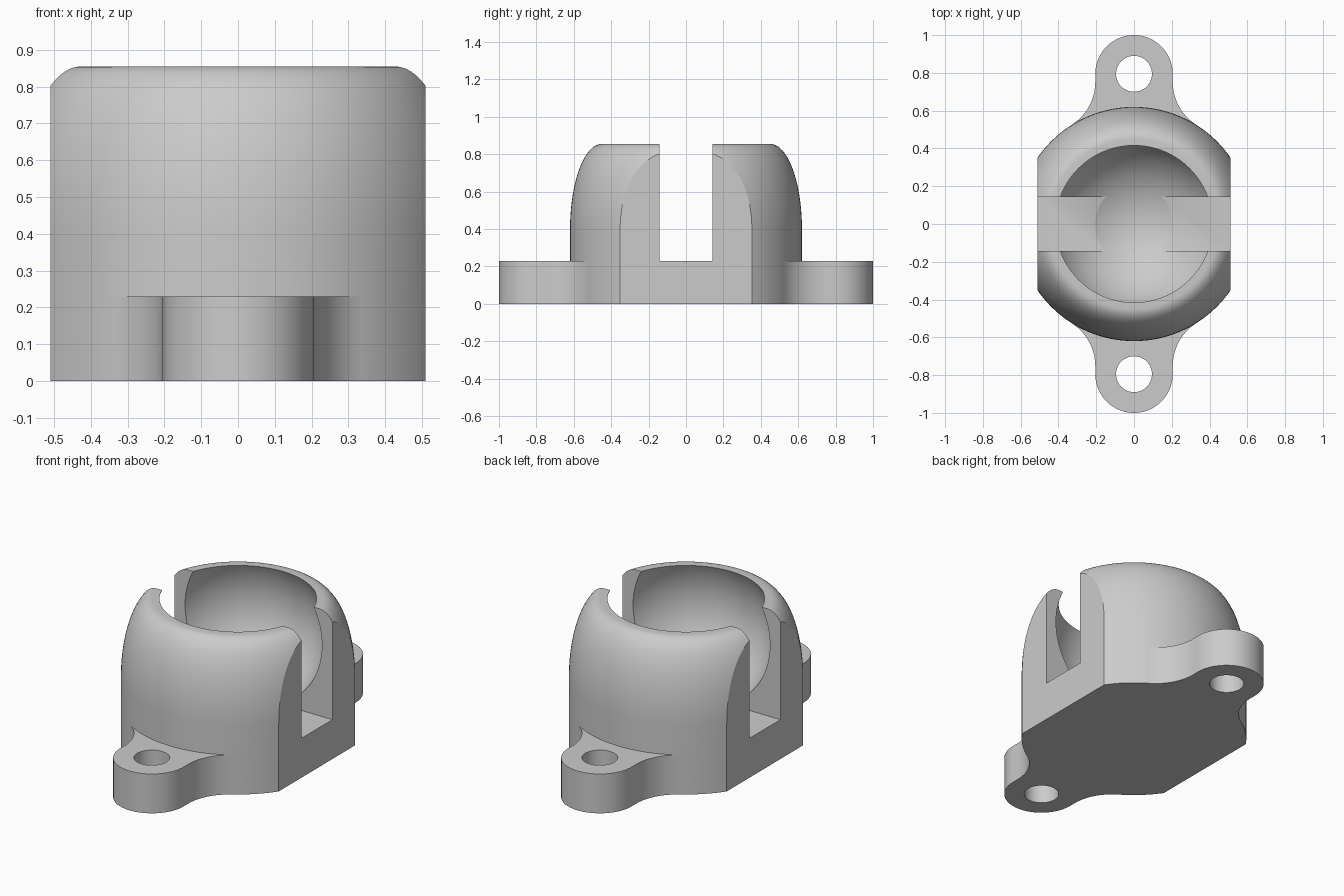
import bpy, bmesh, math
from mathutils import Matrix, Vector

cube = bpy.data.objects.get("Cube")
if cube:
    bpy.data.objects.remove(cube, do_unlink=True)

BODY_R, TOP, BASE_H = 0.62, 0.855, 0.23
EAR_R, EAR_Y, HOLE_R, FILLET_R = 0.205, 0.795, 0.095, 0.27

grey = bpy.data.materials.new("light grey")
grey.use_nodes = True
colour = (0.6, 0.6, 0.6, 1)
grey.diffuse_color = colour
grey.node_tree.nodes["Principled BSDF"].inputs["Base Color"].default_value = colour


def make_object(name, bm):
    bmesh.ops.recalc_face_normals(bm, faces=bm.faces[:])
    mesh = bpy.data.meshes.new(name)
    bm.to_mesh(mesh)
    bm.free()
    mesh.materials.append(grey)
    obj = bpy.data.objects.new(name, mesh)
    bpy.context.collection.objects.link(obj)
    return obj


def box(name, size, centre):
    bm = bmesh.new()
    bmesh.ops.create_cube(bm, size=1, matrix=Matrix.Translation(centre) @ Matrix.Diagonal((*size, 1)))
    return make_object(name, bm)


def select(obj):
    bpy.ops.object.select_all(action='DESELECT')
    obj.select_set(True)
    bpy.context.view_layer.objects.active = obj


def carve(obj, cutter, operation='DIFFERENCE'):
    cutter.hide_render = True
    mod = obj.modifiers.new("carve", 'BOOLEAN')
    mod.operation, mod.solver, mod.object = operation, 'EXACT', cutter
    select(obj)
    bpy.ops.object.modifier_apply(modifier=mod.name)
    bpy.data.objects.remove(cutter, do_unlink=True)


def smooth(obj):
    select(obj)
    bpy.ops.object.shade_smooth_by_angle(angle=math.radians(30))


def arc(cx, cy, rx, ry, start, end, steps):
    for i in range(steps + 1):
        a = start + (end - start) * i / steps
        yield Vector((cx + rx * math.cos(a), cy + ry * math.sin(a)))


# Socket body: straight wall with an elliptical shoulder, turned about z
profile = [Vector((0, 0)), Vector((BODY_R, 0))]
profile += arc(0.45, 0.40, BODY_R - 0.45, TOP - 0.40, 0, math.pi / 2, 20)
profile.append(Vector((0, TOP)))
bm = bmesh.new()
verts = [bm.verts.new((p.x, 0, p.y)) for p in profile]
edges = [bm.edges.new(pair) for pair in zip(verts, verts[1:])]
bmesh.ops.spin(bm, geom=verts + edges, cent=(0, 0, 0), axis=(0, 0, 1),
               angle=math.tau, steps=128)
bmesh.ops.remove_doubles(bm, verts=bm.verts[:], dist=0.0001)
body = make_object("socket_body", bm)

# Flat sides, ball cavity and cross slot
carve(body, box("side_trim", (1.02, 2, 2), (0, 0, 0.5)), 'INTERSECT')
bm = bmesh.new()
bmesh.ops.create_uvsphere(bm, u_segments=96, v_segments=48, radius=0.465,
                          matrix=Matrix.Translation((0, 0, 0.647)))
carve(body, make_object("ball_cutter", bm))
carve(body, box("slot_cutter", (2, 0.286, 1), (0, 0, BASE_H + 0.5)))
smooth(body)

# Mounting ears: round tab with fillets running tangent into the body
reach = BODY_R + FILLET_R
fx = EAR_R + FILLET_R
fy = math.sqrt(reach ** 2 - fx ** 2)
tangent = math.pi + math.atan2(fy, fx)
half = [Vector((0.25, 0.5))]
half += arc(fx, fy, FILLET_R, FILLET_R, tangent, math.pi, 16)
half += arc(0, EAR_Y, EAR_R, EAR_R, 0, math.pi / 2, 20)
outline = half + [Vector((-p.x, p.y)) for p in reversed(half[:-1])]
for name, side in (("back_ear", 1), ("front_ear", -1)):
    bm = bmesh.new()
    face = bm.faces.new([bm.verts.new((p.x, side * p.y, 0)) for p in outline])
    top = bmesh.ops.extrude_face_region(bm, geom=[face])["geom"]
    bmesh.ops.translate(bm, vec=(0, 0, BASE_H),
                        verts=[g for g in top if isinstance(g, bmesh.types.BMVert)])
    ear = make_object(name, bm)
    # Screw hole
    bm = bmesh.new()
    bmesh.ops.create_cone(bm, cap_ends=True, segments=48, radius1=HOLE_R, radius2=HOLE_R,
                          depth=1, matrix=Matrix.Translation((0, side * EAR_Y, 0)))
    carve(ear, make_object("hole_cutter", bm))
    smooth(ear)
